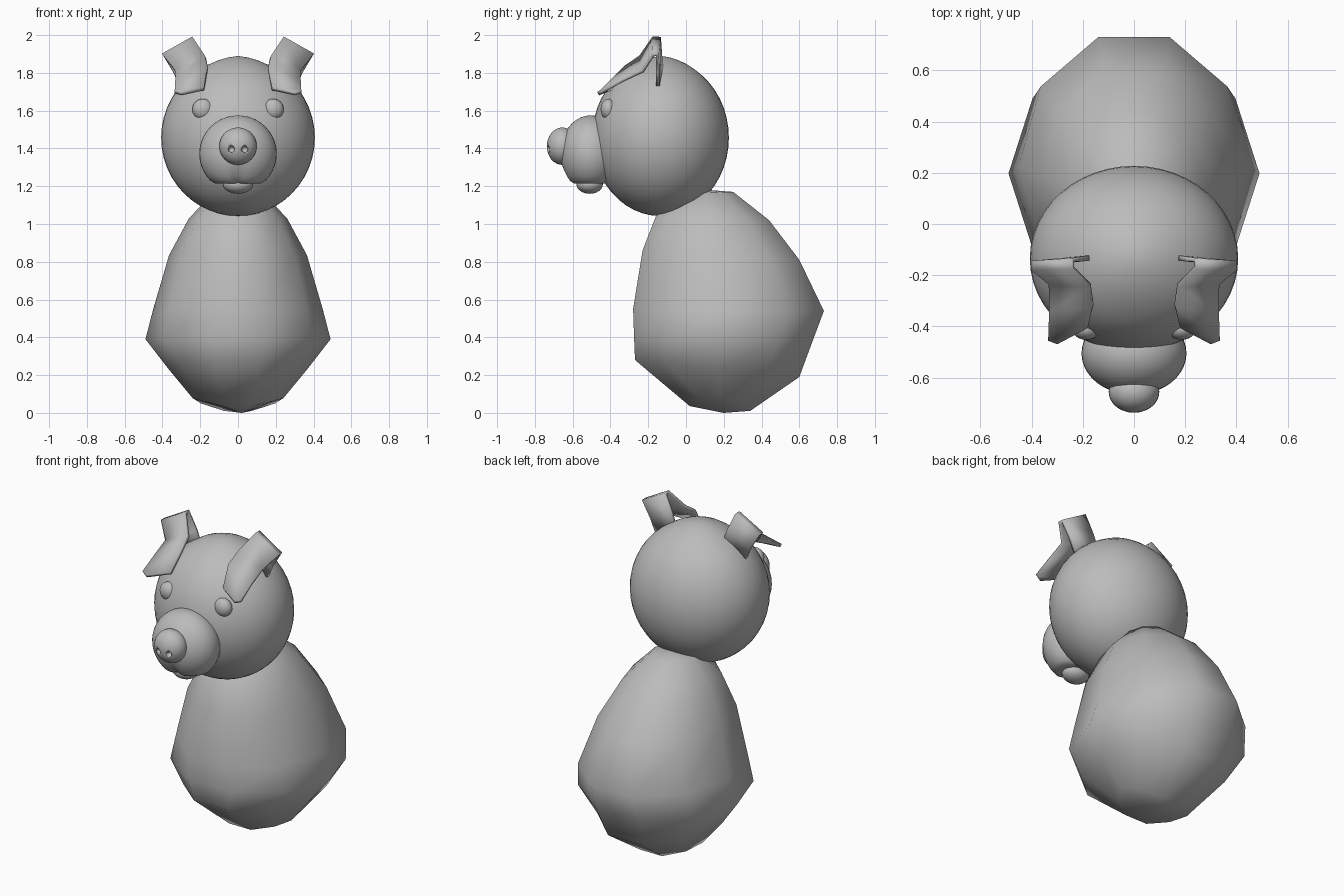
import bpy, bmesh, math
from mathutils import Vector

if "Cube" in bpy.data.objects:
    bpy.data.objects.remove(bpy.data.objects["Cube"])

grey = bpy.data.materials.new("plain grey")
grey.diffuse_color = (0.5, 0.5, 0.5, 1)
grey.use_nodes = True
grey.node_tree.nodes["Principled BSDF"].inputs["Base Color"].default_value = grey.diffuse_color


def finish(name, bm, smooth=True):
    bmesh.ops.recalc_face_normals(bm, faces=bm.faces)
    me = bpy.data.meshes.new(name)
    bm.to_mesh(me)
    bm.free()
    for p in me.polygons:
        p.use_smooth = smooth
    me.materials.append(grey)
    ob = bpy.data.objects.new(name, me)
    bpy.context.collection.objects.link(ob)
    return ob


def ball(name, centre, radii, segs=32, shape=None):
    """Ellipsoid, optionally reshaped by a function of the vertex position."""
    bm = bmesh.new()
    bmesh.ops.create_uvsphere(bm, u_segments=segs, v_segments=segs // 2, radius=1)
    for v in bm.verts:
        v.co = Vector(c + r * k for c, r, k in zip(centre, radii, v.co))
        if shape:
            shape(v.co)
    return finish(name, bm)


# Body: ten-sided tilted egg; rings of (front y, front z, back y, back z, half width)
rings = [(0.02, 0.03, 0.34, 0.005, 0.24), (-0.27, 0.28, 0.60, 0.19, 0.37),
         (-0.275, 0.40, 0.67, 0.38, 0.49), (-0.28, 0.55, 0.73, 0.54, 0.45),
         (-0.23, 0.86, 0.60, 0.81, 0.365), (-0.16, 1.04, 0.44, 1.02, 0.26),
         (-0.02, 1.16, 0.25, 1.17, 0.13)]
bm = bmesh.new()
loops = []
for i, (fy, fz, by, bz, w) in enumerate(rings):
    loop = []
    for k in range(10):
        a = math.tau * k / 10
        t = 0.5 + 0.5 * math.sin(a) / math.sin(math.radians(72))
        z = fz + (bz - fz) * t + (0.06 * math.cos(a) ** 2 if i == 0 else 0)
        loop.append(bm.verts.new((w * math.cos(a), fy + (by - fy) * t, z)))
    loops.append(loop)
for lo, hi in zip(loops, loops[1:]):
    for k in range(10):
        n = (k + 1) % 10
        bm.faces.new((lo[k], lo[n], hi[n], hi[k]))
for loop, centre in ((loops[0], (0.02, 0.2, 0.0)), (loops[-1], (0, 0.12, 1.18))):
    c = bm.verts.new(centre)
    for k in range(10):
        bm.faces.new((loop[k], loop[(k + 1) % 10], c))
finish("body", bm)


# Head: round, with a slight gathered peak at the crown
def crown(co):
    d = math.hypot(co.x, co.y + 0.13)
    if co.z > 1.6:
        co.z += 0.018 * max(0, 1 - d / 0.2)


ball("head", (0, -0.135, 1.457), (0.407, 0.362, 0.415), 48, crown)


# Muzzle: flattened underneath with a small cleft
def flatten(co):
    co.z = max(co.z, 1.215)
    if co.z < 1.34:
        k = max(0, 1 - abs(co.x) / 0.04) * (1.34 - co.z) / 0.125
        if co.y < -0.56:
            co.y += 0.03 * k


muzzle = ball("muzzle", (0, -0.505, 1.372), (0.205, 0.162, 0.203), 40, flatten)
ball("lower_lip", (0, -0.51, 1.21), (0.08, 0.07, 0.05), 24)

# Nose with two nostrils
nose = ball("nose", (0, -0.655, 1.412), (0.099, 0.082, 0.099), 32)
for s in (-1, 1):
    cut = ball("nostril_cutter", (s * 0.035, -0.728, 1.396), (0.018, 0.03, 0.018), 12)
    cut.hide_render = True
    cut.hide_viewport = True
    mod = nose.modifiers.new("nostril", 'BOOLEAN')
    mod.operation = 'DIFFERENCE'
    mod.object = cut

# Ears: ribbon up from the head, folded over and hanging forward (inner, outer point per row)
ear_rows = [((0.16, -0.13, 1.79), (0.31, -0.15, 1.73)),
            ((0.19, -0.135, 1.88), (0.34, -0.15, 1.80)),
            ((0.238, -0.14, 1.985), (0.398, -0.15, 1.895)),
            ((0.238, -0.172, 1.985), (0.398, -0.175, 1.895)),
            ((0.172, -0.24, 1.885), (0.33, -0.23, 1.81)),
            ((0.16, -0.32, 1.83), (0.33, -0.34, 1.76)),
            ((0.18, -0.40, 1.715), (0.335, -0.45, 1.70))]
for side, s in (("left", -1), ("right", 1)):
    bm = bmesh.new()
    rows = []
    for a, b in ear_rows:
        rows.append([bm.verts.new((s * p[0], p[1], p[2])) for p in (a, b)])
    for p, q in zip(rows, rows[1:]):
        bm.faces.new((p[0], p[1], q[1], q[0]))
    # pointed tip
    tip = bm.verts.new((s * 0.30, -0.465, 1.69))
    bm.faces.new((rows[-1][0], rows[-1][1], tip))
    ear = finish(side + "_ear", bm)
    mod = ear.modifiers.new("thickness", 'SOLIDIFY')
    mod.thickness = 0.02
    mod.offset = 0
    bpy.context.view_layer.objects.active = ear
    ear.select_set(True)
    bpy.ops.object.shade_smooth_by_angle(angle=math.radians(50))
    ear.select_set(False)
    # Eyes
    ball(side + "_eye", (s * 0.186, -0.41, 1.607), (0.056, 0.042, 0.056), 24)
